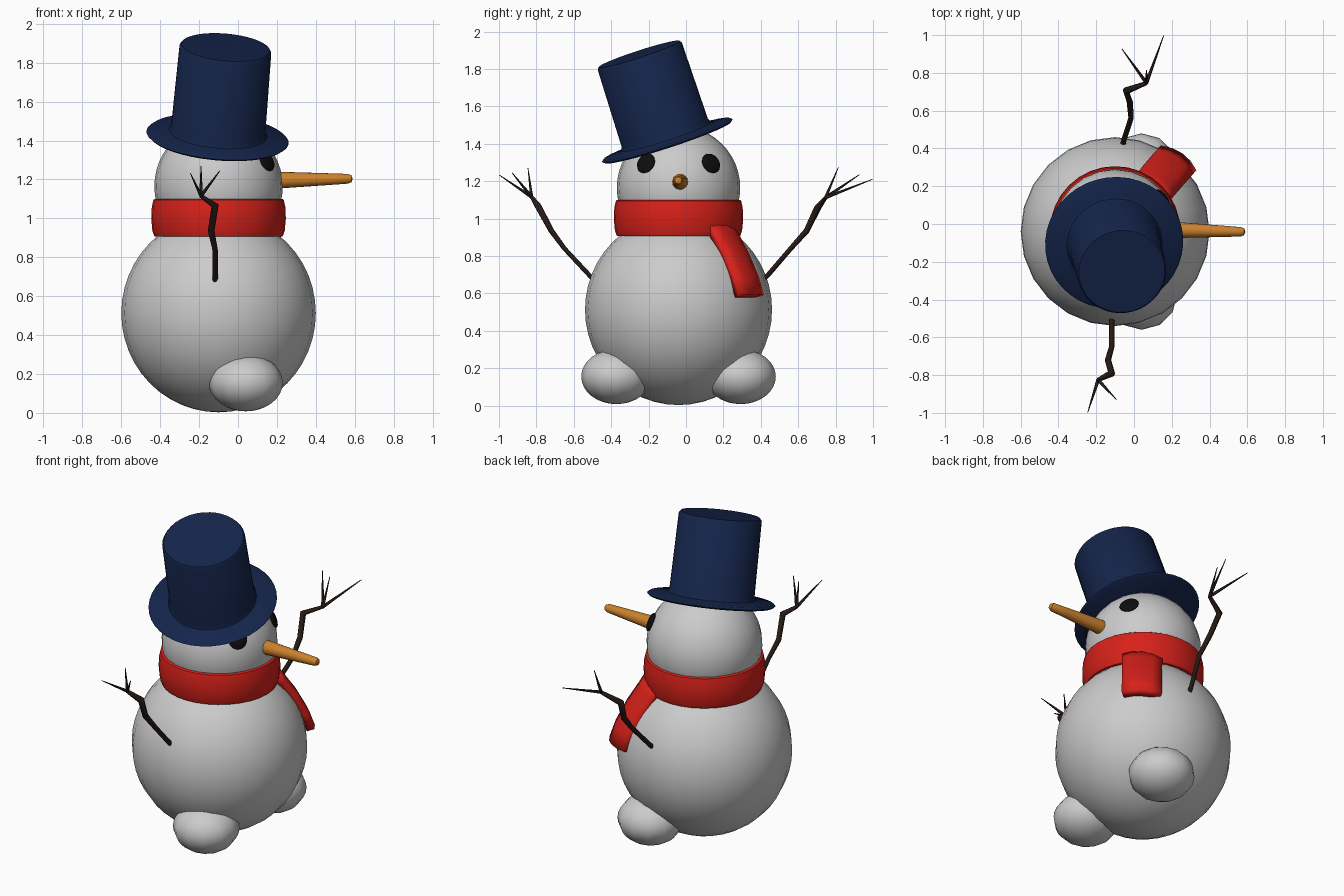
import bpy, bmesh
from math import radians, sqrt, tau
from mathutils import Vector

if "Cube" in bpy.data.objects:
    bpy.data.objects.remove(bpy.data.objects["Cube"])

CX, CY = -0.1, -0.04   # vertical axis of the figure


def material(name, rgb):
    m = bpy.data.materials.new(name)
    m.diffuse_color = (*rgb, 1)
    m.use_nodes = True
    m.node_tree.nodes["Principled BSDF"].inputs["Base Color"].default_value = m.diffuse_color
    return m


RED = material("red_wool", (0.68, 0.015, 0.01))
NAVY = material("navy_felt", (0.007, 0.018, 0.07))
ORANGE = material("carrot_orange", (0.6, 0.22, 0.025))
BARK = material("dark_bark", (0.02, 0.011, 0.008))
BLACK = material("coal_black", (0.004, 0.004, 0.004))


def finish(ob, name, mat=None, angle=40):
    ob.name = name
    if mat:
        ob.data.materials.append(mat)
    bpy.ops.object.select_all(action='DESELECT')
    ob.select_set(True)
    bpy.context.view_layer.objects.active = ob
    bpy.ops.object.shade_smooth_by_angle(angle=radians(angle))
    return ob


def ball(name, loc, scale, seg, rings, mat=None, axis=(0, 0, 1)):
    bpy.ops.mesh.primitive_uv_sphere_add(segments=seg, ring_count=rings, radius=1, location=loc)
    ob = bpy.context.object
    ob.scale = scale
    ob.rotation_euler = Vector(axis).to_track_quat('Z', 'Y').to_euler()
    return finish(ob, name, mat, 60)


def from_bmesh(bm, name, mat, angle=40):
    bmesh.ops.recalc_face_normals(bm, faces=bm.faces)
    me = bpy.data.meshes.new(name)
    bm.to_mesh(me)
    bm.free()
    ob = bpy.data.objects.new(name, me)
    bpy.context.collection.objects.link(ob)
    return finish(ob, name, mat, angle)


def lathe(name, profile, steps, mat, loc, axis=(0, 0, 1), closed=False):
    """Spin an (r, z) profile around z, then point z along axis."""
    bm = bmesh.new()
    vs = [bm.verts.new((r, 0, z)) for r, z in profile]
    es = [bm.edges.new(p) for p in zip(vs, vs[1:])]
    if closed:
        es.append(bm.edges.new((vs[-1], vs[0])))
    bmesh.ops.spin(bm, geom=vs + es, axis=(0, 0, 1), cent=(0, 0, 0), angle=tau, steps=steps)
    bmesh.ops.remove_doubles(bm, verts=bm.verts, dist=1e-4)
    ob = from_bmesh(bm, name, mat)
    ob.location = loc
    ob.rotation_euler = Vector(axis).to_track_quat('Z', 'Y').to_euler()
    return ob


# Snowballs
ball("body", (CX, CY, 0.513), (0.5, 0.5, 0.51), 24, 24)
ball("head", (CX, CY, 1.165), (0.33, 0.33, 0.33), 24, 24)

# Feet and eyes, one per side
for side, tag in ((-1, "left"), (1, "right")):
    ball(f"foot_{tag}", (0.04, CY + side * 0.332, 0.155), (0.19, 0.188, 0.147), 12, 16)
    n = Vector((sqrt(0.33**2 - 0.174**2 - 0.13**2), side * 0.174, 0.13))
    ball(f"eye_{tag}", Vector((CX, CY, 1.165)) + n, (0.056, 0.056, 0.018), 20, 10, BLACK, n)

# Carrot nose
lathe("nose", [(0, -0.1), (0.043, -0.1), (0.042, 0), (0.037, 0.1), (0.03, 0.24),
               (0.025, 0.335), (0.018, 0.353), (0, 0.36)],
      16, ORANGE, (0.23, CY + 0.008, 1.197), (0.36, -0.01, 0.007))

# Scarf band round the neck
lathe("scarf_band", [(0.3, 0.91), (0.33, 0.908), (0.34, 0.935), (0.346, 1.0), (0.343, 1.06),
                     (0.335, 1.095), (0.328, 1.1), (0.305, 1.1)],
      32, RED, (CX, CY, 0), closed=True)

# Hanging scarf end: strip swept down over the body
bm = bmesh.new()
out, across = Vector((0.655, 0.756, 0)), Vector((-0.82, 0.57, 0))
rows = []
for r, z in ((0.31, 0.97), (0.355, 0.9), (0.425, 0.8), (0.49, 0.68), (0.525, 0.585)):
    base = Vector((CX, CY, z))
    rows.append([bm.verts.new(base + out * (r - 0.03 * t * t) + across * 0.107 * t)
                 for t in (-1, -0.5, 0, 0.5, 1)])
for a, b in zip(rows, rows[1:]):
    for i in range(4):
        bm.faces.new((a[i], a[i + 1], b[i + 1], b[i]))
tail = from_bmesh(bm, "scarf_end", RED)
thick = tail.modifiers.new("thickness", 'SOLIDIFY')
thick.thickness, thick.offset = 0.045, 0

# Top hat, tipped forward and sideways
lathe("top_hat", [(0, -0.01), (0.355, -0.01), (0.367, 0), (0.355, 0.01), (0.27, 0.014),
                  (0.252, 0.022), (0.243, 0.045), (0.237, 0.475), (0.228, 0.488), (0, 0.492)],
      40, NAVY, (-0.105, -0.1, 1.417), (0.041, -0.15, 0.46))


# Twig arms: a tapering bent stick with three twigs at its end
def arm(name, stick, tips):
    cu = bpy.data.curves.new(name, 'CURVE')
    cu.dimensions = '3D'
    cu.bevel_depth = 1
    cu.bevel_resolution = 1
    cu.use_fill_caps = True
    knot = stick[-1]
    paths = [(stick, (0.014, 0.014, 0.014, 0.017, 0.02, 0.011))]
    paths += [([knot, t], (0.01, 0.002)) for t in tips]
    for pts, radii in paths:
        sp = cu.splines.new('POLY')
        sp.points.add(len(pts) - 1)
        for p, co, r in zip(sp.points, pts, radii):
            p.co = (*co, 1)
            p.radius = r
    cu.materials.append(BARK)
    bpy.context.collection.objects.link(bpy.data.objects.new(name, cu))


arm("arm_left",
    [(-0.118, -0.44, 0.62), (-0.118, -0.51, 0.69), (-0.118, -0.65, 0.84),
     (-0.138, -0.72, 0.935), (-0.118, -0.79, 1.065), (-0.19, -0.825, 1.115)],
    [(-0.245, -0.997, 1.232), (-0.093, -0.93, 1.245), (-0.19, -0.845, 1.27)])
arm("arm_right",
    [(-0.07, 0.36, 0.62), (-0.055, 0.44, 0.70), (-0.016, 0.56, 0.84),
     (-0.022, 0.645, 0.935), (-0.042, 0.705, 1.06), (0.066, 0.746, 1.112)],
    [(0.157, 0.997, 1.21), (-0.064, 0.927, 1.235), (0.066, 0.815, 1.275)])
